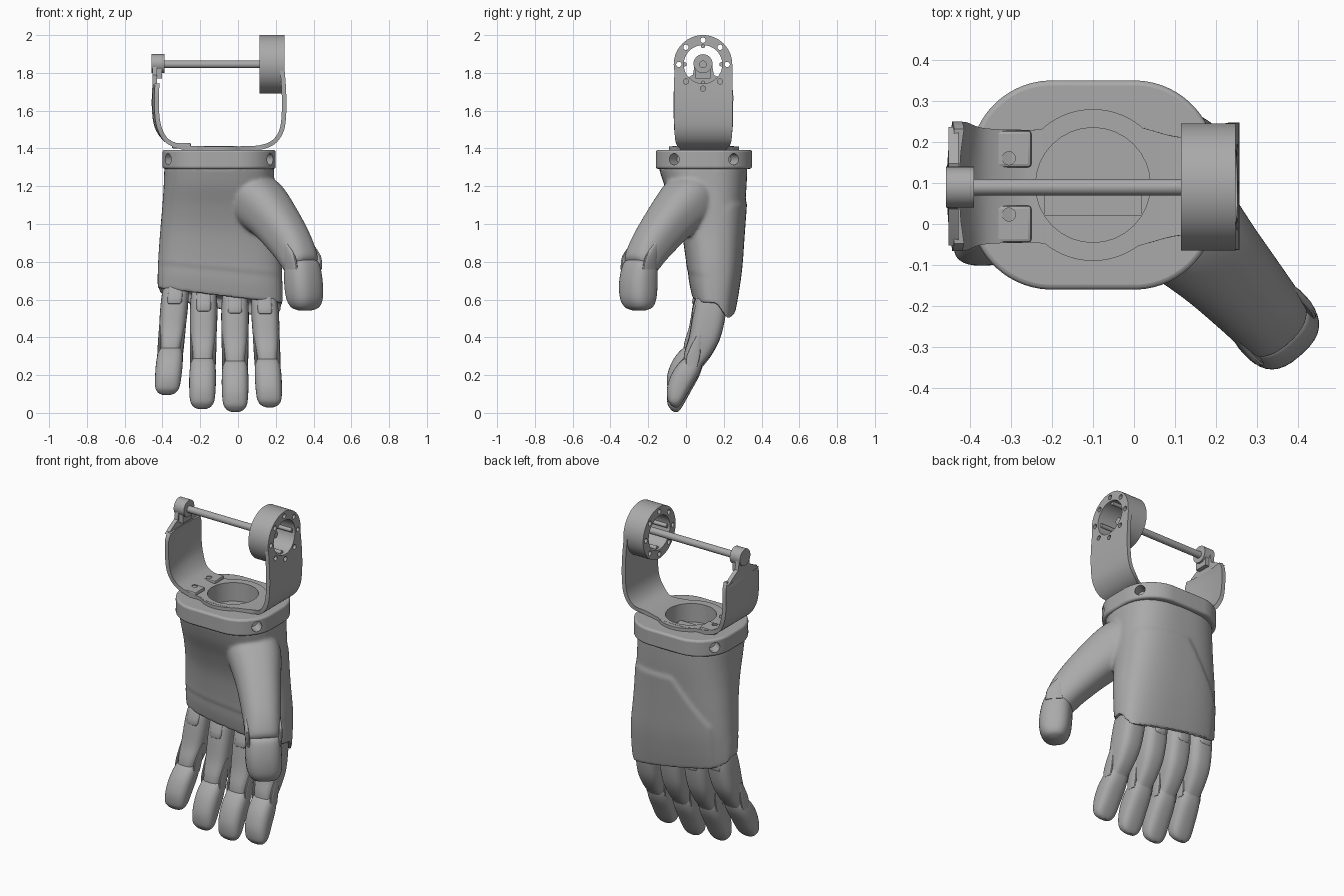
import bpy, bmesh, math
from mathutils import Vector

cube = bpy.data.objects.get("Cube")
if cube:
    bpy.data.objects.remove(cube, do_unlink=True)

GREY = bpy.data.materials.new("matte_grey")
GREY.use_nodes = True
GREY.diffuse_color = (0.4, 0.4, 0.4, 1)
GREY.node_tree.nodes["Principled BSDF"].inputs["Base Color"].default_value = (0.4, 0.4, 0.4, 1)
X, Y, Z = Vector((1, 0, 0)), Vector((0, 1, 0)), Vector((0, 0, 1))


def shade(ob):
    bpy.ops.object.select_all(action='DESELECT')
    ob.select_set(True)
    bpy.context.view_layer.objects.active = ob
    bpy.ops.object.shade_smooth_by_angle(angle=math.radians(35))


def finish(name, bm):
    bmesh.ops.recalc_face_normals(bm, faces=bm.faces)
    me = bpy.data.meshes.new(name)
    bm.to_mesh(me)
    bm.free()
    me.materials.append(GREY)
    ob = bpy.data.objects.new(name, me)
    bpy.context.collection.objects.link(ob)
    shade(ob)
    return ob


def spline(rows, n):
    """Catmull-Rom through rows of numbers, n steps per span."""
    out = []
    for i in range(len(rows) - 1):
        a, b, c, d = (rows[max(0, min(len(rows) - 1, i + k))] for k in (-1, 0, 1, 2))
        for s in range(n):
            t = s / n
            out.append([q + 0.5 * t * (r - p + t * (2 * p - 5 * q + 4 * r - w + t * (3 * (q - r) + w - p)))
                        for p, q, r, w in zip(a, b, c, d)])
    return out + [list(rows[-1])]


def skin(name, rings):
    bm = bmesh.new()
    vs = [[bm.verts.new(p) for p in ring] for ring in rings]
    n = len(vs[0])
    for a, b in zip(vs, vs[1:]):
        for i in range(n):
            bm.faces.new((a[i], a[(i + 1) % n], b[(i + 1) % n], b[i]))
    bm.faces.new(vs[0])
    bm.faces.new(vs[-1])
    return finish(name, bm)


def loft(name, secs, u=X, v=Y, power=2.4, n=5, seg=32, tail=(), warp=None):
    """Superellipse sections (x, y, z, half width, half depth)."""
    rings = []
    for x, y, z, w, d in spline(secs, n) + list(tail):
        ring = []
        for k in range(seg):
            c, s = math.cos(2 * math.pi * k / seg), math.sin(2 * math.pi * k / seg)
            e = 2 / power
            p = Vector((x, y, z)) + u * math.copysign(abs(c) ** e, c) * w + v * math.copysign(abs(s) ** e, s) * d
            ring.append(warp(p) if warp else p)
        rings.append(ring)
    return skin(name, rings)


def cylinders(name, items, seg=32):
    """One mesh of cylinders given as (centre, axis, radius, length)."""
    bm = bmesh.new()
    for c, axis, r, h in items:
        m = Vector(axis).to_track_quat('Z', 'Y').to_matrix().to_4x4()
        m.translation = c
        bmesh.ops.create_cone(bm, cap_ends=True, segments=seg, radius1=r, radius2=r, depth=h, matrix=m)
    return finish(name, bm)


def prism(name, outline, axis, depth):
    bm = bmesh.new()
    f = bm.faces.new([bm.verts.new(p) for p in outline])
    ext = bmesh.ops.extrude_face_region(bm, geom=[f])["geom"]
    bmesh.ops.translate(bm, verts=[g for g in ext if isinstance(g, bmesh.types.BMVert)], vec=axis * depth)
    return finish(name, bm)


def modify(ob, kind, **settings):
    m = ob.modifiers.new(kind.lower(), kind)
    for k, val in settings.items():
        setattr(m, k, val)
    bpy.context.view_layer.objects.active = ob
    bpy.ops.object.modifier_apply(modifier=m.name)
    shade(ob)


def cut(items, *targets):
    tool = cylinders("cutter", items)
    tool.hide_render = True
    for ob in targets:
        modify(ob, 'BOOLEAN', operation='DIFFERENCE', object=tool, solver='EXACT')
    bpy.data.objects.remove(tool, do_unlink=True)


def smooth(t):
    t = max(0, min(1, t))
    return t * t * (3 - 2 * t)


# Palm shell: slanted lower rim, raised back panel, stepped palm band
def palm_warp(p):
    x, y, z = p
    back = smooth((y - 0.17) / 0.05)
    half = min(0.38, 0.14 + max(0, 1.15 - z) * 0.8)
    y += 0.01 * back * smooth((half - abs(x - 0.02)) / 0.02) * smooth((1.14 - z) / 0.02)
    y += 0.005 * (1 - back) * smooth((0.75 - z) / 0.02)
    rim = 0.63 - 0.12 * (x + 0.1) - (0.07 + 0.06 * (x + 0.1)) * smooth((y - 0.15) / 0.08)
    return Vector((x, y, rim + (z - 0.6) / 0.7 * (1.3 - rim)))


palm = loft("palm_shell", [(-0.1, 0.09, 1.3, 0.29, 0.235), (-0.1, 0.103, 1.2, 0.293, 0.217),
                           (-0.1, 0.122, 1.08, 0.3, 0.188), (-0.1, 0.137, 0.95, 0.31, 0.163),
                           (-0.095, 0.143, 0.8, 0.325, 0.145), (-0.095, 0.14, 0.68, 0.33, 0.13),
                           (-0.095, 0.14, 0.59, 0.33, 0.112)],
            power=2.7, n=12, seg=160, warp=palm_warp,
            tail=[(-0.095, 0.14, 0.59, 0.305, 0.087), (-0.095, 0.14, 0.64, 0.305, 0.087)])

# Thumb base, fused with the palm into one skin
across = Vector((0.74, 0.67, 0))
out = across.cross(Z)
along = Vector((0.45, -0.46, -0.74)).normalized()
thumb = loft("thumb_base", [(0, 0.085, 1.215, 0.145, 0.12), (0.092, 0.02, 1.125, 0.148, 0.15),
                            (0.2, -0.088, 1.01, 0.122, 0.126), (0.29, -0.187, 0.88, 0.105, 0.105),
                            (0.335, -0.24, 0.79, 0.096, 0.085), (0.345, -0.25, 0.765, 0.07, 0.06)],
             u=across, v=along.cross(across).normalized(), seg=48, n=8)
bpy.ops.object.select_all(action='DESELECT')
thumb.select_set(True)
palm.select_set(True)
bpy.context.view_layer.objects.active = palm
bpy.ops.object.join()
palm.name = "palm_and_thumb_base"
modify(palm, 'REMESH', mode='VOXEL', voxel_size=0.009)
modify(palm, 'SMOOTH', factor=0.5, iterations=8)

# Thumb tip and its hinge ears
loft("thumb_tip", [(0.335, -0.238, 0.815, 0.06, 0.05), (0.34, -0.243, 0.79, 0.09, 0.076),
                   (0.346, -0.252, 0.7, 0.1, 0.088), (0.352, -0.253, 0.61, 0.096, 0.084),
                   (0.355, -0.25, 0.56, 0.075, 0.062), (0.355, -0.248, 0.542, 0.035, 0.026)],
     u=across, v=out, n=6, power=2.6)
for side in (-1, 1):
    a, b, c = (Vector(p) + across * side * w for p, w in
               (((0.345, -0.25, 0.76), 0.086), ((0.342, -0.245, 0.83), 0.092), ((0.31, -0.21, 0.91), 0.09)))
    loft("thumb_hinge_ear", [(*a, 0.012, 0.05), (*b, 0.012, 0.04), (*c, 0.006, 0.012)],
         u=across, v=out, n=3, seg=16)

# Fingers: root x, tip x, lift of the tip and of the root
for label, x0, x1, lift, root in (("little", -0.327, -0.378, 0.09, 0.04), ("ring", -0.18, -0.19, 0.015, 0.01),
                                  ("middle", -0.016, -0.015, 0, 0), ("index", 0.138, 0.168, 0.025, -0.01)):
    def place(p):
        t = (0.65 - p.z) / 0.65
        return Vector((p.x + x0 + (x1 - x0) * t, p.y, p.z + root + (lift - root) * t))

    loft(label + "_finger_base", [(0, 0.14, 0.66, 0.055, 0.05), (0, 0.135, 0.61, 0.068, 0.08),
                                  (0, 0.123, 0.52, 0.073, 0.087), (0, 0.1, 0.4, 0.07, 0.083),
                                  (0, 0.065, 0.31, 0.06, 0.073), (0, 0.035, 0.24, 0.05, 0.05)],
         power=3, warp=place)
    loft(label + "_finger_tip", [(0, 0.045, 0.285, 0.045, 0.04), (0, 0.03, 0.26, 0.062, 0.06),
                                 (0, 0, 0.2, 0.07, 0.072), (0, -0.035, 0.12, 0.07, 0.064),
                                 (0, -0.054, 0.05, 0.064, 0.044), (0, -0.055, 0.018, 0.046, 0.025),
                                 (0, -0.053, 0.005, 0.02, 0.01)], power=2.7, warp=place)
    loft(label + "_knuckle_link", [(0, 0.14, 0.66, 0.042, 0.07), (0, 0.132, 0.6, 0.042, 0.085),
                                   (0, 0.125, 0.54, 0.042, 0.093), (0, 0.125, 0.525, 0.034, 0.086)],
         power=6, n=2, warp=place)
    for side in (-1, 1):
        loft(label + "_hinge_ear", [(side * 0.06, 0.03, 0.23, 0.008, 0.03), (side * 0.06, 0.04, 0.3, 0.01, 0.035),
                                    (side * 0.066, 0.07, 0.41, 0.005, 0.012)], n=3, seg=16, warp=place)

# Wrist collar with corner screw holes and a central socket
mid = Vector((-0.1, 0.095, 0))
collar_line = []
for k in range(64):
    a = 2 * math.pi * (k + 0.5) / 64
    sx, sy = math.copysign(1, math.cos(a)), math.copysign(1, math.sin(a))
    collar_line.append(mid + Vector((sx * 0.1 + 0.2 * math.cos(a), sy * 0.055 + 0.2 * math.sin(a), 1.292)))
collar = prism("wrist_collar", collar_line, Z, 0.1)
modify(collar, 'BEVEL', width=0.012, segments=3, limit_method='ANGLE')
holes = []
for sx in (-1, 1):
    for sy in (-1, 1):
        d = Vector((sx * 0.82, sy * 0.57, 0))
        holes.append((mid + Vector((sx * 0.262, sy * 0.152, 1.343)), d, 0.03, 0.12))
socket = (mid + Z * 1.39, Z, 0.14, 0.26)
cut(holes, collar)
cut([socket], collar)
prism("socket_rib", [(-0.22, 0.02, 1.295), (0.02, 0.02, 1.295), (0.02, 0.11, 1.295), (-0.22, 0.11, 1.295)], Z, 0.02)


# Bracket strap: rows of (x, z, half width in y, outward bow), constant thickness
def strap(name, rows, thick):
    path = spline(rows, 6)
    rings = []
    for i, (x, z, w, bow) in enumerate(path):
        a, b = path[max(0, i - 1)], path[min(len(path) - 1, i + 1)]
        nrm = Vector((a[1] - b[1], 0, b[0] - a[0])).normalized() * thick / 2
        p = Vector((x, 0.092, z))
        arc = [p + Y * w * s + X * bow * s * s for s in (-1, -0.6, -0.2, 0.2, 0.6, 1)]
        rings.append([q + nrm for q in arc] + [q - nrm for q in reversed(arc)])
    return skin(name, rings)


bracket = strap("bracket_strap", [(-0.438, 1.745, 0.14, 0.012), (-0.444, 1.7, 0.157, 0.014),
                                  (-0.444, 1.6, 0.157, 0.014), (-0.428, 1.51, 0.155, 0.012),
                                  (-0.375, 1.44, 0.142, 0), (-0.29, 1.405, 0.138, 0),
                                  (-0.22, 1.4, 0.14, 0), (-0.16, 1.4, 0.16, 0), (-0.04, 1.4, 0.16, 0),
                                  (0.03, 1.4, 0.14, 0), (0.12, 1.406, 0.12, 0), (0.19, 1.435, 0.145, 0),
                                  (0.232, 1.5, 0.153, 0), (0.244, 1.6, 0.155, 0), (0.242, 1.72, 0.155, 0),
                                  (0.232, 1.845, 0.153, 0)], 0.024)
flange = cylinders("socket_flange", [(mid + Z * 1.4, Z, 0.185, 0.022)], 64)
cut([socket], bracket, flange)
for y in (0.0, 0.183):
    pad = prism("screw_pad", [(-0.35, y - 0.045, 1.4), (-0.25, y - 0.045, 1.4),
                              (-0.25, y + 0.045, 1.4), (-0.35, y + 0.045, 1.4)], Z, 0.03)
    modify(pad, 'BEVEL', width=0.008, segments=2, limit_method='ANGLE')
    cut([(Vector((-0.305, 0.092 + (y - 0.092) * 0.75, 1.43)), Z, 0.016, 0.02)], pad)

# Drum on the left arm with a ring of screw holes
hub = Vector((0, 0.09, 1.845))
drum = cylinders("pivot_drum", [(hub + X * 0.181, X, 0.155, 0.132)], 64)
around = [Y * math.cos(k * math.pi / 4) + Z * math.sin(k * math.pi / 4) for k in range(8)]
cut([(hub + X * 0.19, X, 0.102, 0.3)], drum, bracket)
cut([(hub + X * 0.19 + d * 0.128, X, 0.014, 0.3) for d in around], drum, bracket)
cylinders("drum_lug", [(hub + X * 0.18 + d * 0.098, X, 0.012, 0.1) for d in around[::2]], 16)

# Right arm tab, pivot boss and cross rod
prism("arm_tab", [(-0.452, 0.092 + s * w, z) for s, rows in
                  ((-1, ((0.145, 1.735), (0.11, 1.76), (0.055, 1.79), (0.045, 1.85))),
                   (1, ((0.045, 1.85), (0.055, 1.79), (0.11, 1.76), (0.145, 1.735))))
                  for w, z in rows], X, 0.024)
cylinders("pivot_boss", [(hub + Vector((-0.424, 0, 0.004)), X, 0.05, 0.068)])
prism("boss_foot", [(-0.452, 0.05, 1.77), (-0.452, 0.13, 1.77), (-0.452, 0.13, 1.85), (-0.452, 0.05, 1.85)], X, 0.05)
cylinders("cross_rod", [(hub + X * -0.11, X, 0.02, 0.6)], 24)
